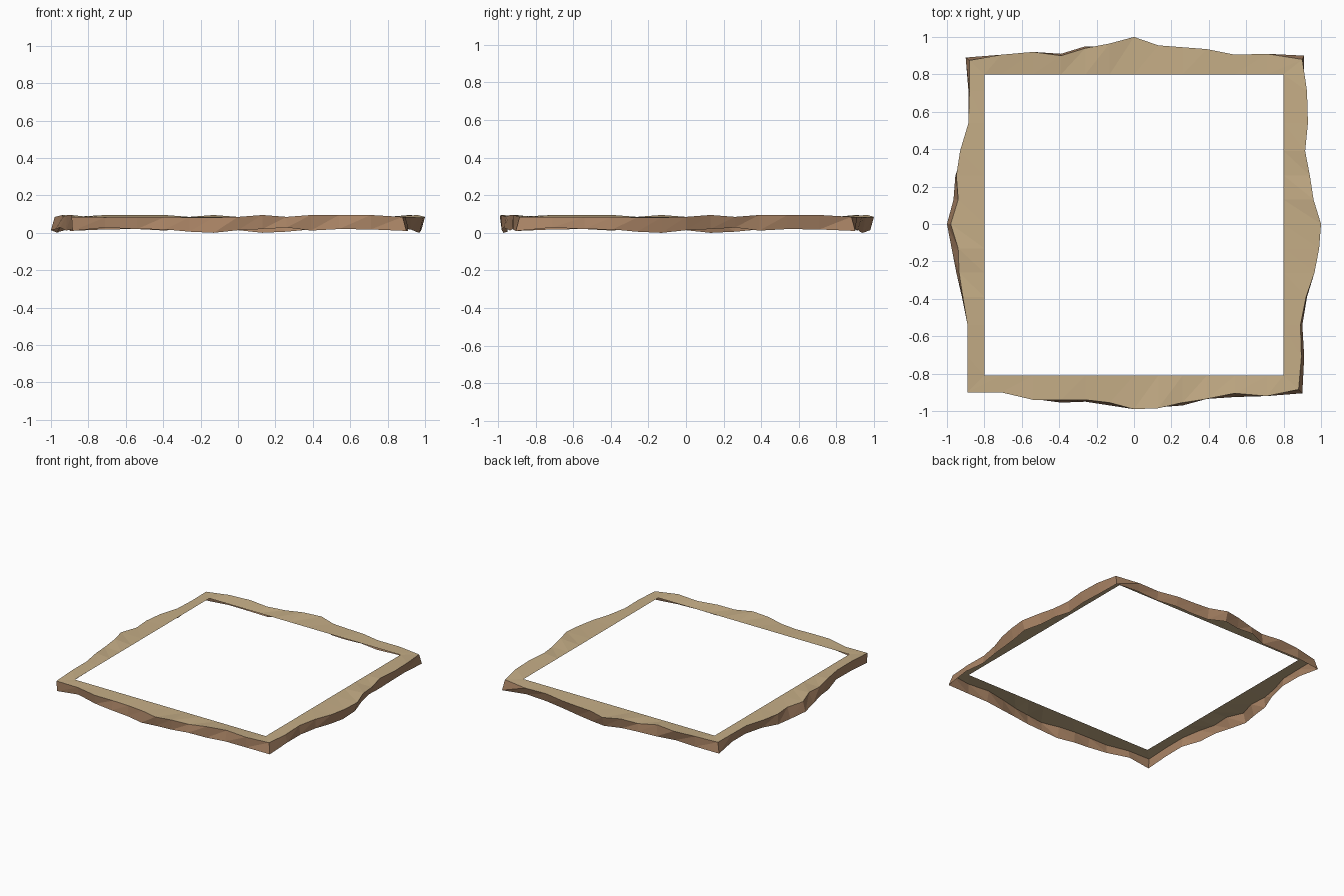
import bpy

# shared stations along each side, and rough distances (top rim, bottom rim) per side
T = [-.71, -.54, -.39, -.26, -.13, 0, .13, .26, .39, .54, .71]
SIDES = [  # front, right, back, left (counter-clockwise)
    ([.90, .94, .94, .94, .955, .99, .985, .955, .935, .905, .92],
     [.895, .935, .955, .95, .97, .98, .98, .97, .935, .925, .92]),
    ([.895, .89, .92, .965, .99, 1, .96, .94, .915, .93, .925],
     [.91, .90, .925, .95, .97, .98, .94, .92, .905, .91, .905]),
    ([.91, .905, .935, .945, .955, 1, .965, .94, .90, .92, .905],
     [.89, .89, .915, .925, .94, .98, .95, .95, .91, .90, .905]),
    ([.88, .885, .93, .95, .94, .98, .94, .935, .915, .89, .89],
     [.885, .875, .91, .955, .965, 1, .975, .95, .92, .88, .88]),
]
CORNER_TOP = [(-.89, -.90), (.88, -.885), (.90, .88), (-.88, .875)]
CORNER_LOW = [(-.885, -.90), (.90, -.905), (.91, .90), (-.90, .89)]
INNER = [(-.80, -.81), (.80, -.81), (.80, .80), (-.80, .80)]
Z_TOP = [.085, .083, .085, .085, .082, .082, .085, .095, .085, .095, .095, .095]
Z_LOW = [.01, .028, .02, .018, .006, 0, .014, .02, .028, .012, .02, .018]


def turn(s, t, d):
    """Point at station t and distance d on side s."""
    return [(t, -d), (d, t), (-t, d), (-d, -t)][s]


top, low, inner = [], [], []
for s, (dt, dl) in enumerate(SIDES):
    top.append((*CORNER_TOP[s], Z_TOP[0]))
    low.append((*CORNER_LOW[s], Z_LOW[0]))
    inner.append((*INNER[s], .085))
    for i, t in enumerate(T):
        top.append((*turn(s, t, dt[i]), Z_TOP[i + 1]))
        low.append((*turn(s, t, dl[i]), Z_LOW[i + 1]))
        inner.append((*turn(s, t, .81 if s == 0 else .80), .085))


def strip(name, a, b, color):
    """Closed band of flat triangles between two loops."""
    n = len(a)
    faces = []
    for i in range(n):
        j = (i + 1) % n
        faces += [(i, j, n + j), (i, n + j, n + i)]
    me = bpy.data.meshes.new(name)
    me.from_pydata(a + b, [], faces)
    mat = bpy.data.materials.new(name + "_colour")
    mat.diffuse_color = (*color, 1)
    me.materials.append(mat)
    ob = bpy.data.objects.new(name, me)
    bpy.context.collection.objects.link(ob)


# flat ledge around the square opening
strip("top_ledge", top, inner, (.56, .42, .24))
# rough outer skirt, open underneath
strip("rocky_skirt", low, top, (.40, .23, .13))
